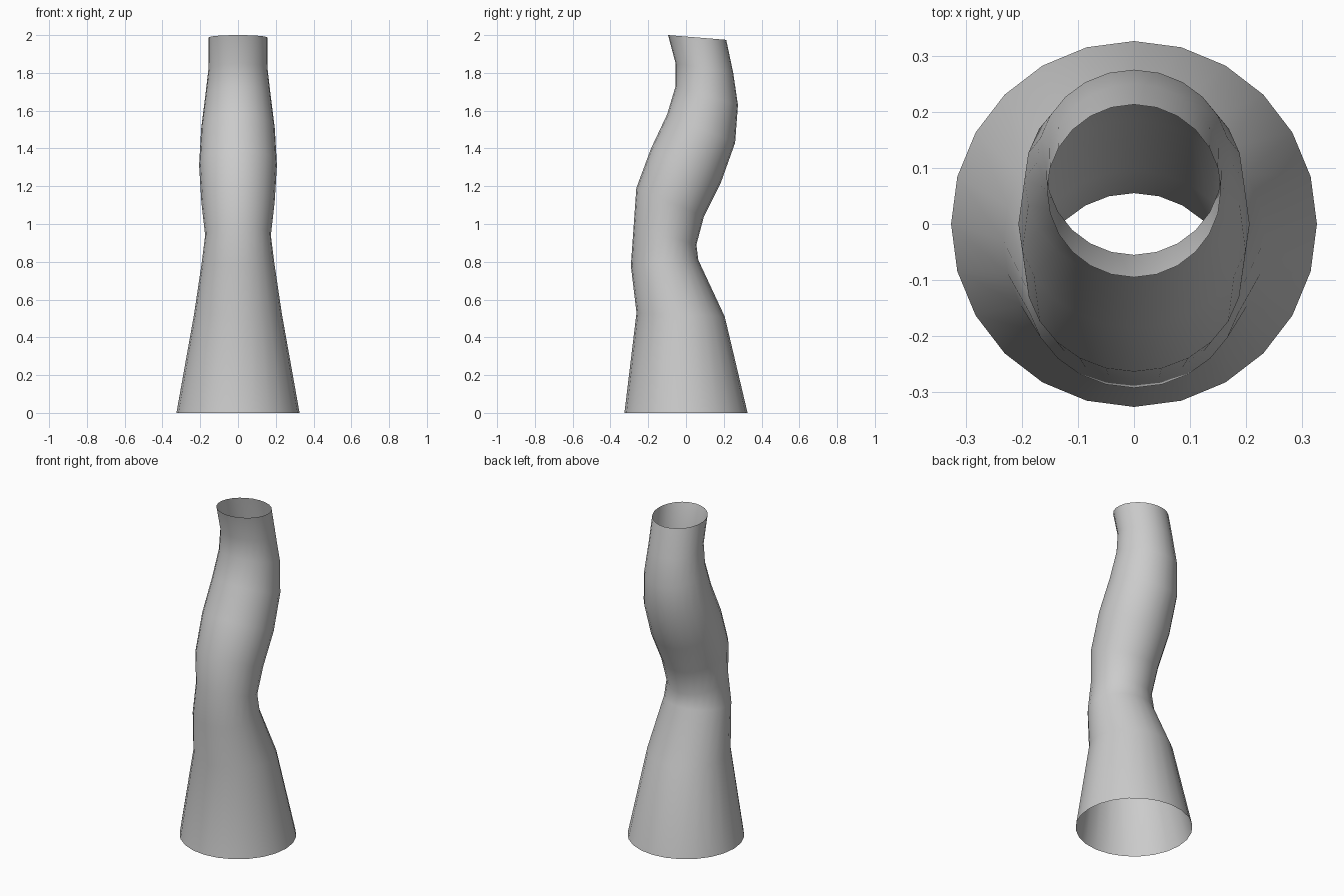
import bpy, bmesh, math
from mathutils import Vector

if "Cube" in bpy.data.objects:
    bpy.data.objects.remove(bpy.data.objects["Cube"])

SIDES = 24
# Rings bottom to top: front point (y, z), back point (y, z), half width in x
RINGS = [
    (-0.326, 0.00, 0.326, 0.00, 0.326),
    (-0.262, 0.53, 0.205, 0.51, 0.233),
    (-0.292, 0.78, 0.065, 0.81, 0.192),
    (-0.277, 0.99, 0.055, 0.89, 0.174),
    (-0.263, 1.19, 0.095, 1.04, 0.194),
    (-0.185, 1.40, 0.185, 1.22, 0.206),
    (-0.100, 1.58, 0.260, 1.43, 0.195),
    (-0.055, 1.73, 0.275, 1.63, 0.173),
    (-0.055, 1.85, 0.250, 1.80, 0.156),
    (-0.095, 2.00, 0.213, 1.975, 0.155),
]

# Open, winding tube lofted through the tilted rings
bm = bmesh.new()
loops = []
for y0, z0, y1, z1, half_width in RINGS:
    front, back = Vector((0, y0, z0)), Vector((0, y1, z1))
    centre, axis = (front + back) / 2, (back - front) / 2
    loop = []
    for i in range(SIDES):
        a = math.tau * i / SIDES
        loop.append(bm.verts.new(centre + axis * math.sin(a)
                                 + Vector((half_width * math.cos(a), 0, 0))))
    loops.append(loop)
for low, high in zip(loops, loops[1:]):
    for i in range(SIDES):
        j = (i + 1) % SIDES
        bm.faces.new((low[i], low[j], high[j], high[i])).smooth = True

mesh = bpy.data.meshes.new("winding_tube")
bm.to_mesh(mesh)
bm.free()
tube = bpy.data.objects.new("winding_tube", mesh)
bpy.context.collection.objects.link(tube)
